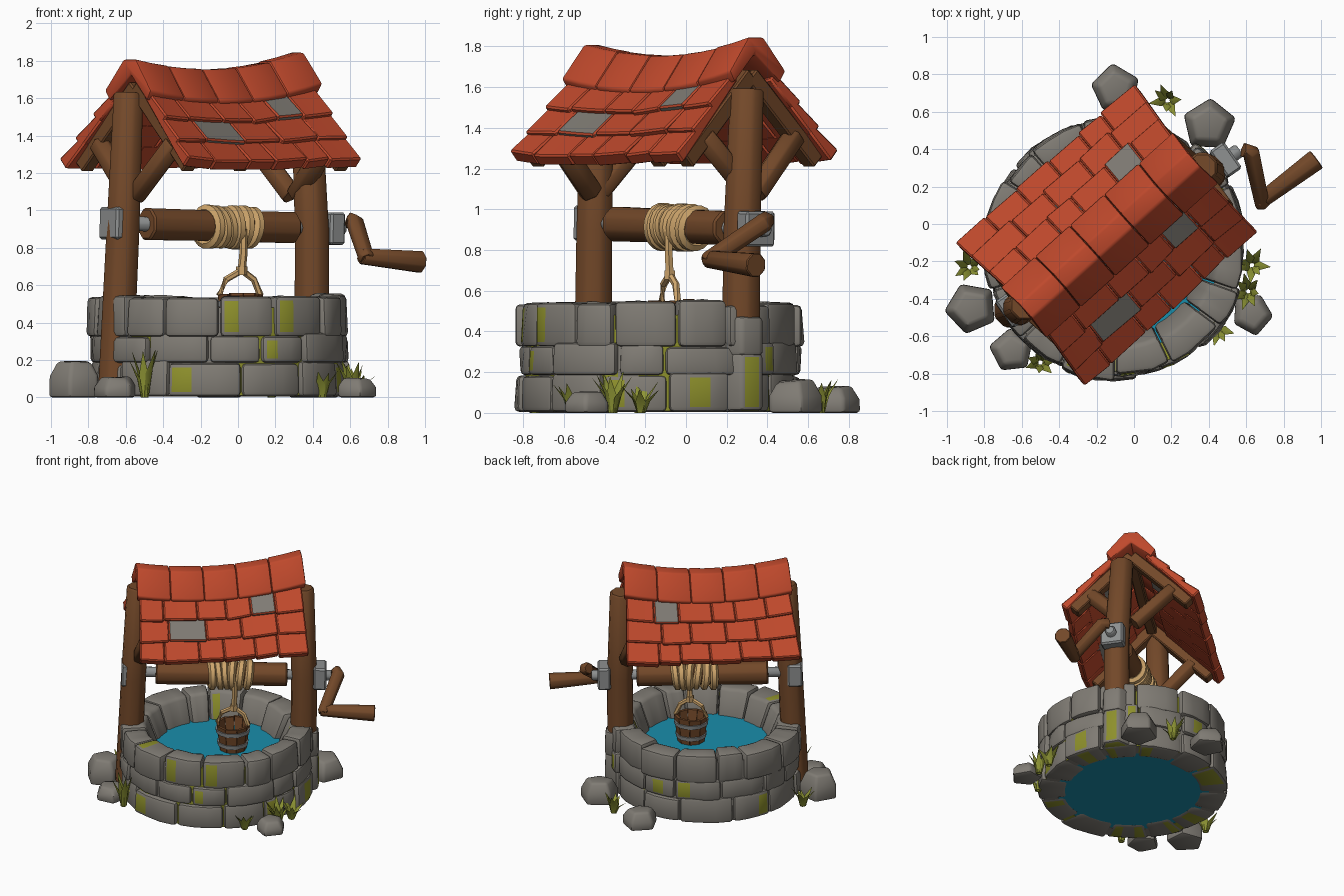
import bpy, bmesh, math, random
from mathutils import Vector as V

if "Cube" in bpy.data.objects:
    bpy.data.objects.remove(bpy.data.objects["Cube"])

random.seed(7)
R = random.uniform


def material(name, rgb):
    m = bpy.data.materials.new(name)
    m.diffuse_color = (*rgb, 1)
    m.use_nodes = True
    m.node_tree.nodes["Principled BSDF"].inputs["Base Color"].default_value = m.diffuse_color
    return m


RED = material("roof red", (0.52, 0.066, 0.025))
STONE = material("stone grey", (0.215, 0.2, 0.175))
MOSS = material("moss green", (0.27, 0.28, 0.025))
WOOD = material("wood brown", (0.17, 0.065, 0.022))
METAL = material("metal grey", (0.27, 0.28, 0.28))
ROPE = material("rope tan", (0.62, 0.38, 0.15))
WATER = material("water blue", (0.01, 0.27, 0.41))
GRASS = material("grass green", (0.27, 0.3, 0.035))


def loft(bm, secs, mat=0, closed=False):
    """Skin a list of equal-sized closed sections; cap the ends unless closed."""
    rows = [[bm.verts.new(p) for p in s] for s in secs]
    n, faces = len(rows[0]), []
    pairs = list(zip(rows, rows[1:])) + ([(rows[-1], rows[0])] if closed else [])
    for a, b in pairs:
        for i in range(n):
            j = (i + 1) % n
            faces.append(bm.faces.new((a[i], a[j], b[j], b[i])))
    if not closed:
        faces += [bm.faces.new(rows[0][::-1]), bm.faces.new(rows[-1])]
    for f in faces:
        f.material_index = mat
    return faces


def tube(bm, pts, r, n=8, mat=0, closed=False, up=None):
    pts = [V(p) for p in pts]
    k = len(pts)
    rs = r if isinstance(r, (list, tuple)) else [r] * k
    secs = []
    for i, p in enumerate(pts):
        q0 = pts[i - 1] if (closed or i) else p
        q1 = pts[(i + 1) % k] if (closed or i < k - 1) else p
        t = (q1 - q0).normalized()
        u = up or (V((1, 0, 0)) if abs(t.z) > 0.8 else V((0, 0, 1)))
        a = t.cross(u).normalized()
        b = a.cross(t)
        secs.append([p + rs[i] * (a * math.cos(w) + b * math.sin(w))
                     for w in [(j + 0.5) * math.tau / n for j in range(n)]])
    return loft(bm, secs, mat, closed)


def finish(name, bm, mats, bevel=0, segs=1):
    bmesh.ops.recalc_face_normals(bm, faces=bm.faces[:])
    if bevel:
        es = [e for e in bm.edges if e.is_manifold and e.calc_face_angle(0) > 0.6]
        bmesh.ops.bevel(bm, geom=es, offset=bevel, segments=segs, profile=0.5,
                        affect='EDGES', clamp_overlap=True)
    me = bpy.data.meshes.new(name)
    bm.to_mesh(me)
    bm.free()
    for m in mats:
        me.materials.append(m)
    ob = bpy.data.objects.new(name, me)
    bpy.context.collection.objects.link(ob)
    return ob


# Stone ring: a core plus three courses of curved blocks
CX, CY = -0.10, -0.13


def pol(a, r, z):
    return V((CX + r * math.cos(a), CY + r * math.sin(a), z))


bm = bmesh.new()
core = loft(bm, [[pol(a, r, z) for r, z in ((.56, .01), (.665, .01), (.66, .48), (.56, .48))]
                 for a in [i * math.tau / 40 for i in range(40)]], closed=True)
for f in core:
    f.material_index = int(random.random() < 0.3)
finish("wall_core", bm, [STONE, MOSS])
for name, n, z0, z1, rlow, rtop, moss in (("lower_stones", 13, .005, .19, .49, .46, .22),
                                          ("middle_stones", 14, .185, .335, .46, .45, .17),
                                          ("upper_stones", 15, .325, .54, .445, .53, .03)):
    bm = bmesh.new()
    cuts = [(i + R(-.17, .17) + z0) * math.tau / n for i in range(n)]
    cuts.append(cuts[0] + math.tau)
    for a0, a1 in zip(cuts, cuts[1:]):
        ro, d, top = R(.68, .715), R(-.02, .02), z1 + R(-.012, .015)
        secs = []
        for k in range(4):
            a = a0 + .007 + (a1 - a0 - .014) * k / 3
            secs.append([pol(a, rlow + d, z0), pol(a, ro + R(-.006, .006), z0),
                         pol(a, ro + R(-.015, .003), top), pol(a, rtop + d, top + R(-.006, .006))])
        for f in loft(bm, secs)[:-2]:
            f.material_index = int(random.random() < moss)
    finish(name, bm, [STONE, MOSS], .024, 2)

# Pier under the right-hand post
bm = bmesh.new()
for z0, z1, m in ((.01, .29, 1), (.28, .47, 0)):
    fs = tube(bm, [(.405, .275, z0), (.4, .275, z1)], .115, 6)
    for f in fs[::2]:
        f.material_index = m
finish("post_pier", bm, [STONE, MOSS], .018, 2)

# Water body
bm = bmesh.new()
loft(bm, [[pol(i * math.tau / 32, .57, z) for i in range(32)] for z in (.012, .35)])
finish("water", bm, [WATER])

# Loose rocks around the base
bm = bmesh.new()
for x, y, r, h in ((-.1, .72, .14, .13), (.4, .53, .15, .16), (-.87, -.45, .145, .2),
                   (-.65, -.68, .125, .11), (.63, -.48, .12, .11)):
    ph, sh = R(0, 6), [R(.9, 1.05) for _ in range(5)]
    loft(bm, [[V((x + r * s * q * math.cos(ph + i * math.tau / 5),
                  y + r * s * q * math.sin(ph + i * math.tau / 5), z * h + R(-.015, .01) * (z > 0)))
               for i, q in enumerate(sh)] for s, z in ((1, 0), (.98, .55), (.68, 1))])
finish("loose_rocks", bm, [STONE], .018, 2)

# Grass tufts
bm = bmesh.new()
for x, y, h in ((.18, .66, .17), (.63, -.22, .17), (.61, -.36, .22), (.45, -.56, .17),
                (-.5, -.74, .27), (-.88, -.23, .15)):
    for i in range(7):
        a = i * math.tau / 7 + R(-.3, .3)
        d, s = V((math.cos(a), math.sin(a), 0)), V((-math.sin(a), math.cos(a), 0))
        hh, out = h * R(.6, 1), R(.04, .09)
        secs = []
        for t, w in ((0, .016), (.5, .025), (1, .001)):
            c = V((x, y, hh * t)) + d * out * t * t + d * .015
            secs.append([c - s * w, c + d * w * .3, c + s * w, c - d * w * .3])
        loft(bm, secs)
finish("grass_tufts", bm, [GRASS])

# Posts
bm = bmesh.new()
tube(bm, [(-.655, -.46, .05), (-.615, -.45, .9), (-.585, -.435, 1.63)], [.1, .095, .085])
tube(bm, [(.395, .27, .42), (.395, .275, .9), (.365, .30, 1.59)], [.1, .098, .088])
finish("posts", bm, [WOOD], .012)

# Roof frame coordinates: u along the ridge, v across, towards the front right
ANG = math.radians(42)
CU, SU = math.cos(ANG), math.sin(ANG)


def W(u, v, z):
    return V((-.13 + u * CU + v * SU, -.06 + u * SU - v * CU, z))


def roof(k, v, h=0):
    """Point on the sagging roof; k runs -1..1 along the ridge, h is height along the normal."""
    t, s = abs(v) / .48, (1 if v > 0 else -1 if v < 0 else 0)
    u = k * (.585 + .055 * t) - (.04 * t if k > 0 and v > 0 else 0) * k
    z = 1.685 - .465 * t + (.065 * k * k + .018 * k) * (1 - .8 * t)
    return W(u, v + s * h * .67, z + h * .74)


# Roof tiles: three rows per side, three of them replaced in grey
GREY = [(1, 0, .52), (1, 1, -.36), (-1, 0, .55)]
bm = bmesh.new()
for s in (1, -1):
    for row, (v0, v1) in enumerate(((.11, .255), (.23, .37), (.345, .475))):
        n = (6, 5, 6)[row]
        cuts = [-1] + [-1 + 2 * (i + R(-.15, .15)) / n for i in range(1, n)] + [1]
        for k0, k1 in zip(cuts, cuts[1:]):
            g = any(s == a and row == b and k0 <= c < k1 for a, b, c in GREY)
            e0, e1, up = v1 + R(-.006, .01), v1 + R(-.006, .01), R(.058, .068)
            k0, k1 = k0 + .001, k1 - .001
            loft(bm, [[roof(k, s * v0, -.012), roof(k, s * v0, .035),
                       roof(k, s * e, up), roof(k, s * e, -.01)]
                      for k, e in ((k0, e0), ((k0 + k1) / 2, (e0 + e1) / 2), (k1, e1))], int(g))
finish("roof_tiles", bm, [RED, STONE], .009)

# Ridge caps
bm = bmesh.new()
for i in range(5):
    k0, k1, j = -1.02 + .408 * i, -1.02 + .408 * (i + 1) - .002, R(-.005, .006)
    secs = []
    for k in (k0, (k0 + k1) / 2, k1):
        base = 1.685 + .065 * k * k + .018 * k + j
        secs.append([W(k * (.59 + abs(v) * .1), v, base + z) for v, z in
                     ((-.15, -.15), (-.185, -.095), (-.05, .072), (.05, .072),
                      (.185, -.095), (.15, -.15), (0, -.01))])
    loft(bm, secs)
finish("ridge_caps", bm, [RED], .012, 2)

# Rafters, gable braces and ridge beam
bm = bmesh.new()
for e in (-1, 1):
    for s in (-1, 1):
        tube(bm, [W(e * .54, 0, 1.66), W(e * .55, s * .43, 1.235)], .06, 4)
        tube(bm, [W(e * .58, s * .02, 1.08), W(e * .55, s * .3, 1.36)], .062, 6)
tube(bm, [W(-.55, 0, 1.65), W(0, 0, 1.61), W(.55, 0, 1.65)], .05, 4)
finish("roof_frame", bm, [WOOD], .008)

# Axle with metal pins and post brackets
A = V((math.cos(math.radians(35)), math.sin(math.radians(35)), -.02)).normalized()
P = V((A.y, -A.x, 0)).normalized()
C = V((-.115, -.08, .918))


def ax(s):
    return C + A * s


bm = bmesh.new()
tube(bm, [ax(-.46), ax(0), ax(.5)], [.092, .088, .09], 8)
finish("axle", bm, [WOOD], .01)
bm = bmesh.new()
tube(bm, [ax(-.6), ax(.83)], .042, 8)
tube(bm, [ax(-.71), ax(-.6)], .122, 4)
tube(bm, [ax(.69), ax(.785)], .122, 4)
finish("axle_metalwork", bm, [METAL], .012)

# Crank
bm = bmesh.new()
tube(bm, [(.585, .395, .95), (.625, .385, .935), (.685, .11, .75), (.69, .1, .74)], [.045, .05, .045, .04], 6)
tube(bm, [(.66, .11, .755), (.975, .345, .725)], [.045, .062], 8)
finish("crank", bm, [WOOD], .008)

# Rope coil, hanging rope and bucket sling
bm = bmesh.new()
for i in range(6):
    c = ax(-.055 + i * .054) - V((0, 0, .006))
    r = .085 + R(0, .01)
    tube(bm, [c + A * .014 * math.cos(w + i) + r * (P * math.cos(w) + V((0, 0, 1)) * math.sin(w))
              for w in [j * math.tau / 18 for j in range(18)]], .03, 6, closed=True, up=A)
B = V((.01, -.08, 0))
knot = V((.02, -.08, .68))
tube(bm, [(.03, -.085, .9), (.03, -.085, .78), knot], .022, 6)
tube(bm, [knot + V((0, 0, .02)), knot - V((0, 0, .025))], .03, 6)
for s in (-1, 1):
    tube(bm, [knot, B + V((s * .075, s * .03, .63)), B + V((s * .11, s * .04, .545))], .018, 6)
finish("rope", bm, [ROPE])

# Bucket staves, base and hoops
bm = bmesh.new()


def bp(a, r, z):
    return B + V((r * math.cos(a), r * math.sin(a), z))


for i in range(9):
    a0, a1, top = i * math.tau / 9, (i + .96) * math.tau / 9, .55 + R(-.008, .01)
    loft(bm, [[bp(a0, r, z), bp(a1, r, z), bp(a1, r - .022, z), bp(a0, r - .022, z)]
              for r, z in ((.098, .33), (.125, top))])
loft(bm, [[bp(i * math.tau / 9, .09, z) for i in range(9)] for z in (.335, .36)])
for z, r in ((.385, .107), (.485, .119)):
    loft(bm, [[bp(a, r - .02, z), bp(a, r + .004, z), bp(a, r + .008, z + .03), bp(a, r - .02, z + .03)]
              for a in [i * math.tau / 18 for i in range(18)]], 1, closed=True)
finish("bucket", bm, [WOOD, METAL])

# Smooth shading with sharp edges kept
for ob in bpy.context.collection.objects:
    ob.select_set(True)
    bpy.context.view_layer.objects.active = ob
bpy.ops.object.shade_smooth_by_angle(angle=math.radians(35))
